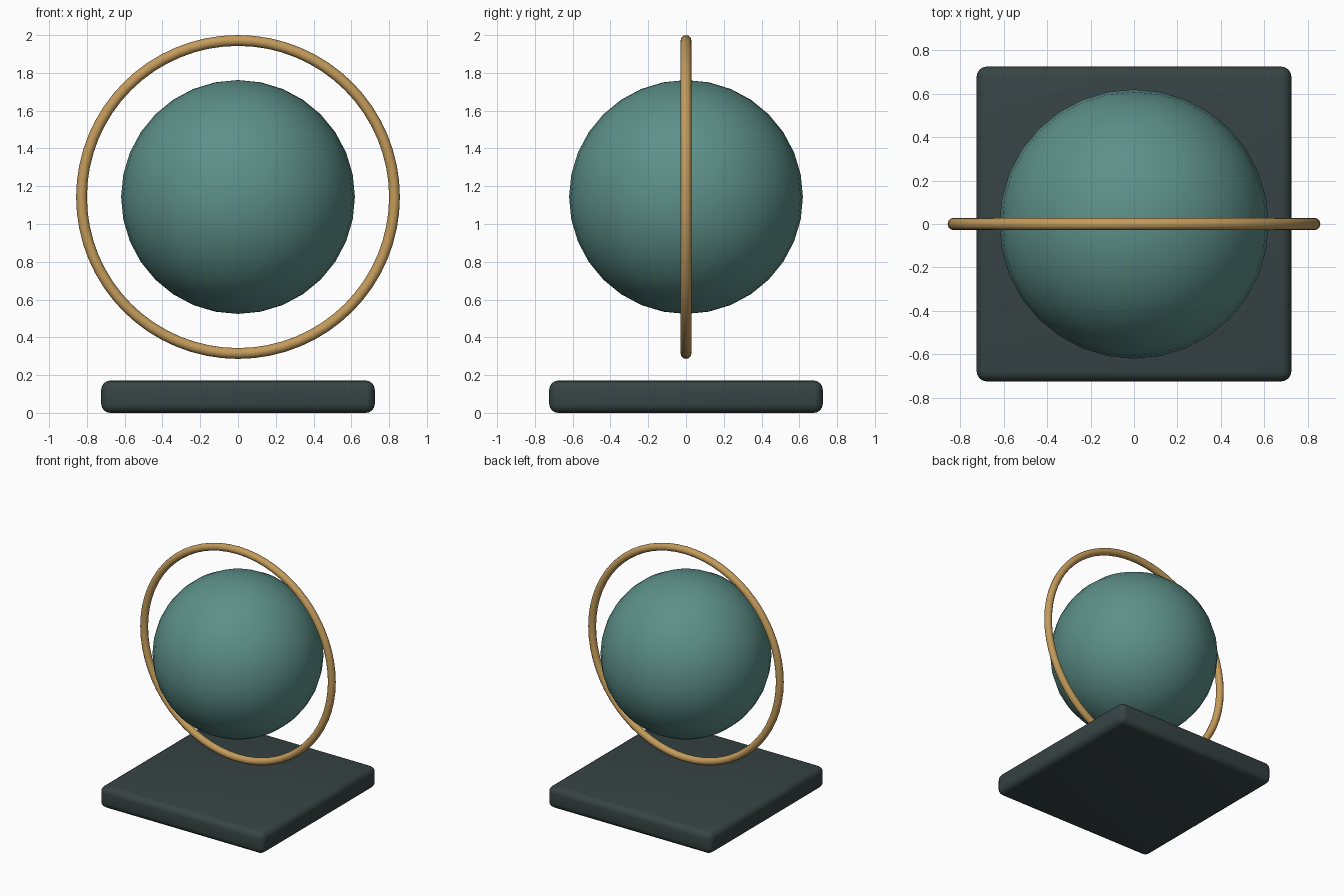
import bpy
import math

if "Cube" in bpy.data.objects:
    bpy.data.objects.remove(bpy.data.objects["Cube"])

CENTRE_Z = 1.143


def material(name, colour):
    mat = bpy.data.materials.new(name)
    mat.diffuse_color = (*colour, 1.0)
    mat.use_nodes = True
    mat.node_tree.nodes["Principled BSDF"].inputs["Base Color"].default_value = mat.diffuse_color
    return mat


def finish(name, mat, angle=40):
    obj = bpy.context.object
    obj.name = name
    obj.data.materials.append(mat)
    bpy.ops.object.shade_smooth_by_angle(angle=math.radians(angle))
    return obj


teal = material("teal", (0.11, 0.28, 0.25))
brass = material("brass", (0.55, 0.33, 0.105))
slate = material("dark slate", (0.038, 0.057, 0.057))

# Square base plate with rounded edges
bpy.ops.mesh.primitive_cube_add(size=1, location=(0, 0, 0.0857))
base = bpy.context.object
base.scale = (1.448, 1.448, 0.1714)
bpy.ops.object.transform_apply(location=False, rotation=False, scale=True)
bevel = base.modifiers.new("rounded edges", 'BEVEL')
bevel.width = 0.048
bevel.segments = 4
bpy.ops.object.modifier_apply(modifier=bevel.name)
finish("base", slate)

# Floating globe
bpy.ops.mesh.primitive_uv_sphere_add(segments=32, ring_count=16, radius=0.619,
                                     location=(0, 0, CENTRE_Z))
finish("globe", teal)

# Upright ring around the globe, facing the front
bpy.ops.mesh.primitive_torus_add(major_radius=0.8285, minor_radius=0.0286,
                                 major_segments=64, minor_segments=12,
                                 location=(0, 0, CENTRE_Z),
                                 rotation=(math.pi / 2, 0, 0))
finish("ring", brass)
